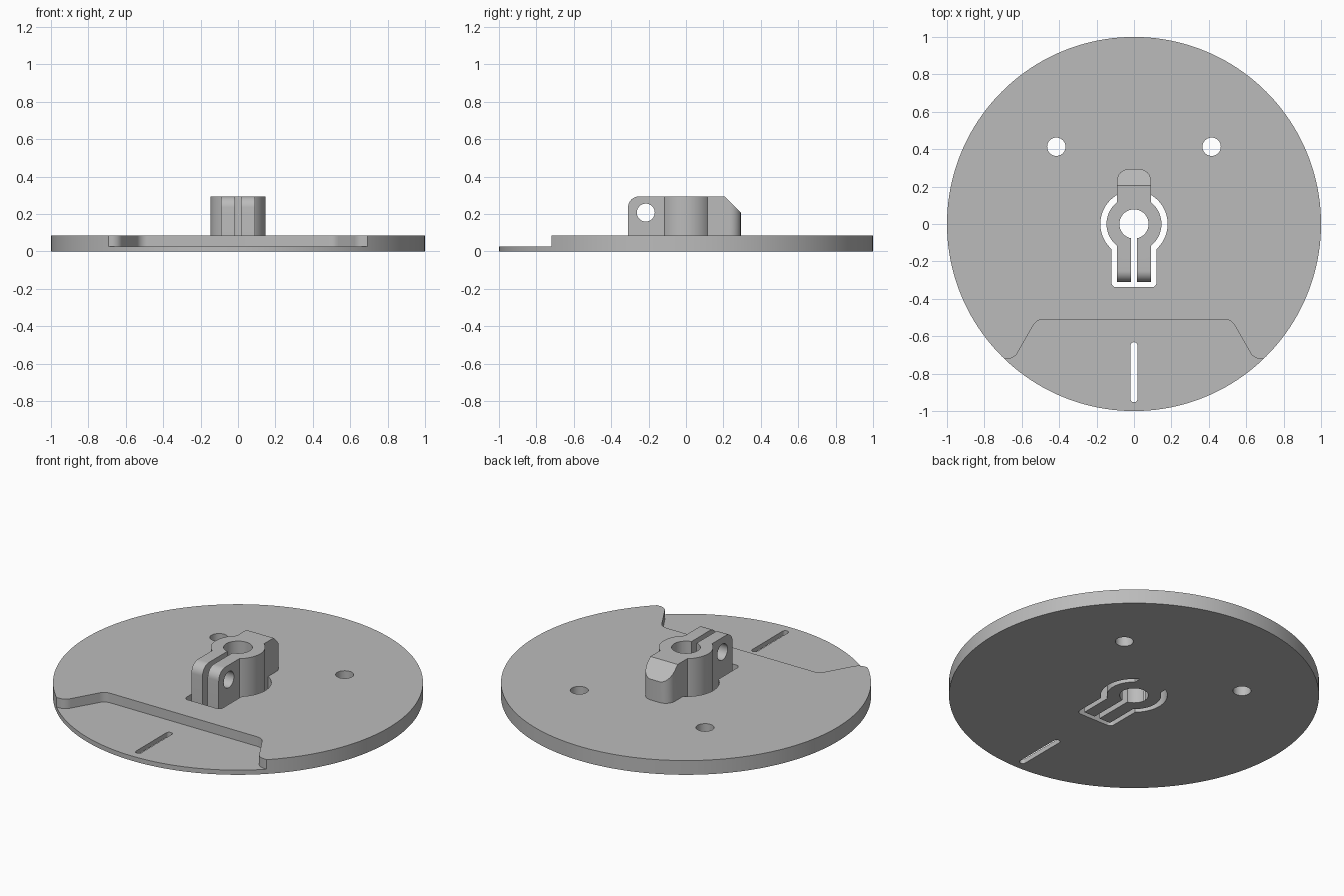
import bpy, bmesh, math
from mathutils import Vector

cube = bpy.data.objects.get("Cube")
if cube:
    bpy.data.objects.remove(cube, do_unlink=True)

grey = bpy.data.materials.new("light grey")
grey.use_nodes = True
grey.diffuse_color = (0.5, 0.5, 0.5, 1)
grey.node_tree.nodes["Principled BSDF"].inputs["Base Color"].default_value = (0.5, 0.5, 0.5, 1)

PLATE_TOP, CLAMP_TOP, STEP_Z = 0.085, 0.295, 0.028


def circle(r, cx=0, cy=0, n=64):
    return [(cx + r * math.cos(2 * math.pi * i / n), cy + r * math.sin(2 * math.pi * i / n))
            for i in range(n)]


def rounded(corners, steps=10):
    """Outline from (x, y, fillet radius) corners."""
    out = []
    for i, (x, y, r) in enumerate(corners):
        p = Vector((x, y))
        if r == 0:
            out.append((x, y))
            continue
        a = (Vector(corners[i - 1][:2]) - p).normalized()
        b = (Vector(corners[(i + 1) % len(corners)][:2]) - p).normalized()
        half = a.angle(b) / 2
        centre = p + (a + b).normalized() * (r / math.sin(half))
        start = p + a * (r / math.tan(half)) - centre
        end = p + b * (r / math.tan(half)) - centre
        sweep = math.pi - 2 * half
        for k in range(steps + 1):
            t = k / steps
            v = (start * math.sin((1 - t) * sweep) + end * math.sin(t * sweep)) / math.sin(sweep)
            out.append(tuple(centre + v))
    return out


def box(x0, x1, y0, y1, front_r=0, back_r=0):
    return rounded([(x0, y0, front_r), (x1, y0, front_r), (x1, y1, back_r), (x0, y1, back_r)])


def prism(name, outline, lo, hi, axis="z"):
    """Extrude an xy outline along z, or a yz outline along x."""
    place = (lambda a, b, c: (a, b, c)) if axis == "z" else (lambda a, b, c: (c, a, b))
    bm = bmesh.new()
    low = [bm.verts.new(place(a, b, lo)) for a, b in outline]
    high = [bm.verts.new(place(a, b, hi)) for a, b in outline]
    bm.faces.new(low)
    bm.faces.new(high)
    for i in range(len(outline)):
        j = (i + 1) % len(outline)
        bm.faces.new((low[i], low[j], high[j], high[i]))
    bmesh.ops.recalc_face_normals(bm, faces=bm.faces)
    mesh = bpy.data.meshes.new(name)
    bm.to_mesh(mesh)
    bm.free()
    mesh.materials.append(grey)
    obj = bpy.data.objects.new(name, mesh)
    bpy.context.collection.objects.link(obj)
    return obj


def combine(target, other, operation):
    """Apply a boolean and remove the tool object."""
    mod = target.modifiers.new("boolean", "BOOLEAN")
    mod.operation, mod.solver, mod.object = operation, "EXACT", other
    other.hide_render = True
    bpy.context.view_layer.objects.active = target
    bpy.ops.object.modifier_apply(modifier=mod.name)
    bpy.data.objects.remove(other, do_unlink=True)


def cut(target, outline, lo=-0.5, hi=0.5, axis="z"):
    combine(target, prism("cutter", outline, lo, hi, axis), "DIFFERENCE")


# Round plate with a lowered front shelf
plate = prism("plate_with_clamp", circle(1, n=160), 0, PLATE_TOP)
cut(plate, rounded([(-1.2, -1.2, 0), (1.2, -1.2, 0), (1.2, -0.72, 0), (0.64, -0.72, 0.06),
                    (0.52, -0.51, 0.06), (-0.52, -0.51, 0.06), (-0.64, -0.72, 0.06),
                    (-1.2, -0.72, 0)]), STEP_Z)

# Pocket that frees the clamp from the plate
cut(plate, circle(0.18))
cut(plate, box(-0.12, 0.12, -0.338, 0, 0.025))

# Clamp: split arms, anchor block with sloped back, ring
clamp = prism("clamp", rounded([(-0.31, 0, 0), (0, 0, 0), (0, CLAMP_TOP, 0),
                                (-0.31, CLAMP_TOP, 0.06)]), -0.09, 0.09, "x")
anchor = prism("anchor_block", box(-0.09, 0.09, -0.05, 0.293, 0, 0.06), 0, CLAMP_TOP)
cut(anchor, [(0.207, CLAMP_TOP), (0.307, CLAMP_TOP - 0.1), (0.4, 0.2), (0.4, 0.5),
             (0.207, 0.5)], -0.3, 0.3, "x")
combine(clamp, anchor, "UNION")
combine(clamp, prism("ring", circle(0.147), 0, CLAMP_TOP), "UNION")
combine(plate, clamp, "UNION")

# Bore, clamp slit, cross bolt hole
cut(plate, circle(0.078))
cut(plate, box(-0.017, 0.017, -0.325, 0))
cut(plate, circle(0.048, -0.215, 0.208, 40), -0.3, 0.3, "x")

# Mounting holes and front slot
for side in (-1, 1):
    cut(plate, circle(0.049, side * 0.415, 0.413, 40))
cut(plate, box(-0.018, 0.018, -0.953, -0.632, 0.0178, 0.0178))

bpy.ops.object.select_all(action="DESELECT")
plate.select_set(True)
bpy.context.view_layer.objects.active = plate
bpy.ops.object.shade_smooth_by_angle(angle=math.radians(25))
